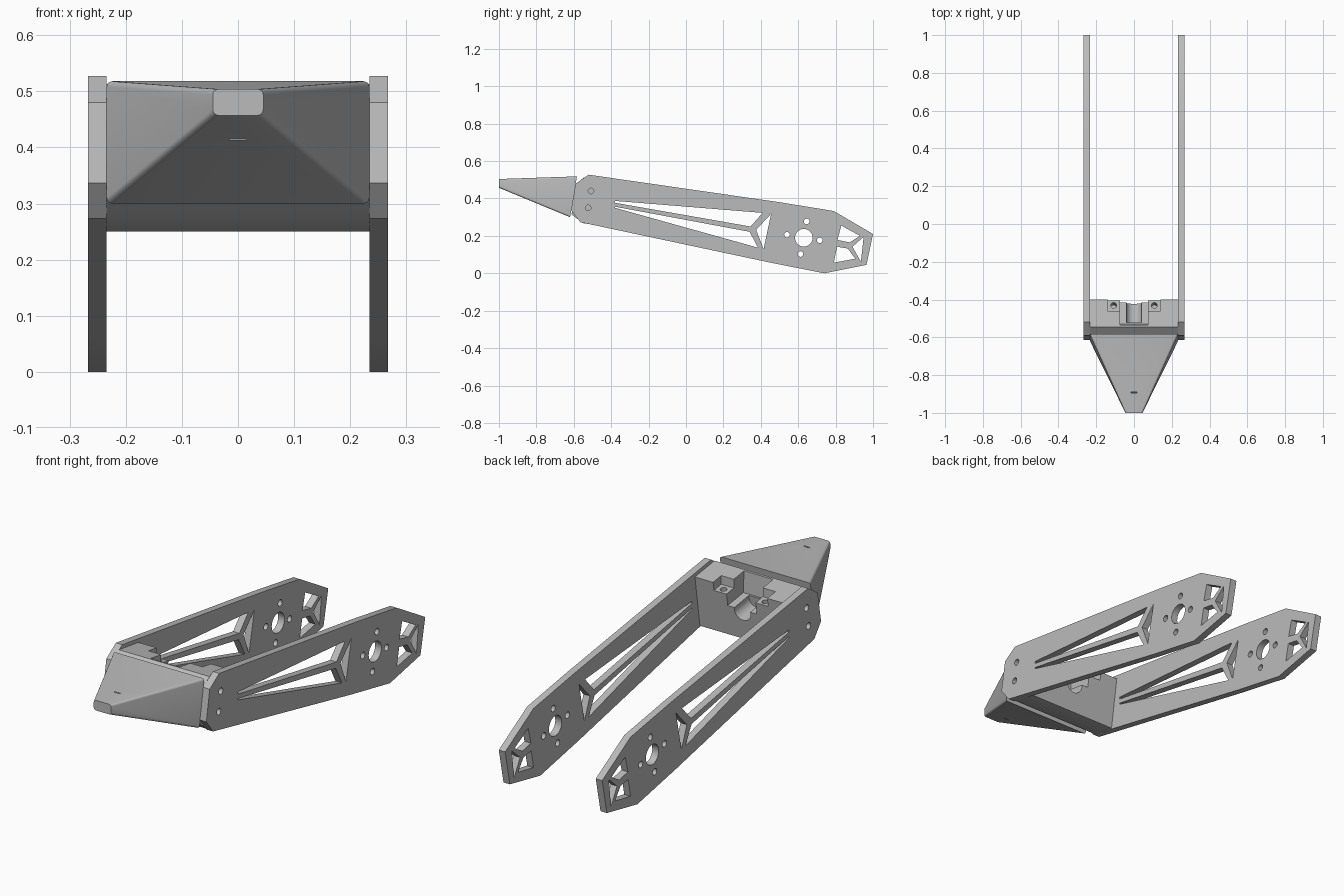
import bpy, bmesh
from math import cos, sin, pi, radians, atan
from mathutils import Matrix, Vector

if "Cube" in bpy.data.objects:
    bpy.data.objects.remove(bpy.data.objects["Cube"])

grey = bpy.data.materials.new("light_grey")
grey.use_nodes = True
grey.diffuse_color = (0.5, 0.5, 0.5, 1)
grey.node_tree.nodes["Principled BSDF"].inputs["Base Color"].default_value = (0.5, 0.5, 0.5, 1)

TILT = atan(0.144)  # downward slope of the arms toward the back


def prism(bm, profile, x0, x1):
    """Extrude a (y, z) profile along x."""
    a = [bm.verts.new((x0, y, z)) for y, z in profile]
    b = [bm.verts.new((x1, y, z)) for y, z in profile]
    bm.faces.new(a)
    bm.faces.new(b[::-1])
    n = len(profile)
    for i in range(n):
        j = (i + 1) % n
        bm.faces.new((a[j], a[i], b[i], b[j]))


def disc(y, z, r, n=32):
    return [(y + r * cos(2 * pi * i / n), z + r * sin(2 * pi * i / n)) for i in range(n)]


def rod(bm, centre, r, length, angle):
    """Cylinder turned about x by the given angle from upright."""
    m = Matrix.Translation(Vector(centre)) @ Matrix.Rotation(angle, 4, 'X')
    bmesh.ops.create_cone(bm, cap_ends=True, segments=32, radius1=r, radius2=r,
                          depth=length, matrix=m)


def make(name, bm):
    bmesh.ops.recalc_face_normals(bm, faces=bm.faces)
    mesh = bpy.data.meshes.new(name)
    bm.to_mesh(mesh)
    bm.free()
    mesh.materials.append(grey)
    ob = bpy.data.objects.new(name, mesh)
    bpy.context.collection.objects.link(ob)
    return ob


def cut(ob, bm):
    """Subtract a cutter from an object, then discard the cutter."""
    cutter = make("cutter", bm)
    cutter.hide_render = True
    mod = ob.modifiers.new("cut", 'BOOLEAN')
    mod.object = cutter
    mod.operation = 'DIFFERENCE'
    mod.solver = 'EXACT'
    select(ob)
    bpy.ops.object.modifier_apply(modifier=mod.name)
    bpy.data.objects.remove(cutter)


def select(ob):
    bpy.ops.object.select_all(action='DESELECT')
    ob.select_set(True)
    bpy.context.view_layer.objects.active = ob


def smooth(ob):
    select(ob)
    bpy.ops.object.shade_smooth_by_angle(angle=radians(30))


# Arm outline and its cut-outs, as (y, z)
arm = [(-.52, .527), (-.59, .48), (-.615, .337), (-.565, .273), (.46, .055), (.74, 0),
       (.965, .045), (1, .21), (.79, .333), (.5, .38)]
windows = [
    [(-.38, .387), (-.38, .377), (.345, .25), (.41, .323)],
    [(-.38, .356), (-.38, .35), (.385, .137), (.34, .222)],
    [(.455, .318), (.375, .232), (.415, .13)],
    [(.83, .255), (.81, .178), (.875, .165), (.93, .2)],
    [(.808, .142), (.79, .057), (.905, .078), (.865, .132)],
    [(.95, .195), (.89, .142), (.935, .062)],
]
screws = [(.54, .206), (.645, .277), (.715, .176), (.612, .103), (-.508, .44), (-.523, .35)]

for side, name in ((1, "left_arm"), (-1, "right_arm")):
    bm = bmesh.new()
    prism(bm, arm, side * .234, side * .267)
    ob = make(name, bm)
    bm = bmesh.new()
    for w in windows:
        prism(bm, w, side * .2, side * .3)
    prism(bm, disc(.63, .19, .047), side * .2, side * .3)
    for y, z in screws:
        prism(bm, disc(y, z, .015, 24), side * .2, side * .3)
    cut(ob, bm)
    smooth(ob)

# Cross block joining the arms
bm = bmesh.new()
prism(bm, [(-.4, .492), (-.545, .513), (-.585, .48), (-.612, .315), (-.58, .29),
           (-.55, .268), (-.437, .25)], -.234, .234)
block = make("cross_block", bm)

# Central pocket and side steps, open to the back and top
bm = bmesh.new()
prism(bm, [(-.54, .6), (-.53, .412), (-.35, .386), (-.35, .6)], -.075, .075)
cut(block, bm)
for side in (1, -1):
    bm = bmesh.new()
    prism(bm, [(-.46, .6), (-.46, .46), (-.35, .444), (-.35, .6)], side * .07, side * .14)
    cut(block, bm)
    bm = bmesh.new()
    rod(bm, (side * .108, -.435, .43), .015, .12, -TILT)
    cut(block, bm)

# Round channel running through the pocket floor
bm = bmesh.new()
rod(bm, (0, -.45, .39), .042, .15, pi / 2 - TILT)
cut(block, bm)
smooth(block)

# Tapered nose with rounded long edges
bm = bmesh.new()
front = [bm.verts.new((x, -1, z)) for x, z in
         ((-.045, .457), (.045, .457), (.045, .504), (-.045, .504))]
rear = [bm.verts.new((x, y, z)) for x, y, z in
        ((-.234, -.62, .3), (.234, -.62, .3), (.234, -.583, .518), (-.234, -.583, .518))]
bm.faces.new(front)
bm.faces.new(rear[::-1])
for i in range(4):
    j = (i + 1) % 4
    bm.faces.new((front[j], front[i], rear[i], rear[j]))
edges = [bm.edges.get((f, r)) for f, r in zip(front, rear)]
bmesh.ops.bevel(bm, geom=edges, offset=.01, segments=5, affect='EDGES', profile=.5)
nose = make("nose", bm)

# Thin slot through the nose tip
bm = bmesh.new()
prism(bm, [(-.882, .6), (-.888, .6), (-.905, .35), (-.899, .35)], -.015, .015)
cut(nose, bm)
smooth(nose)
